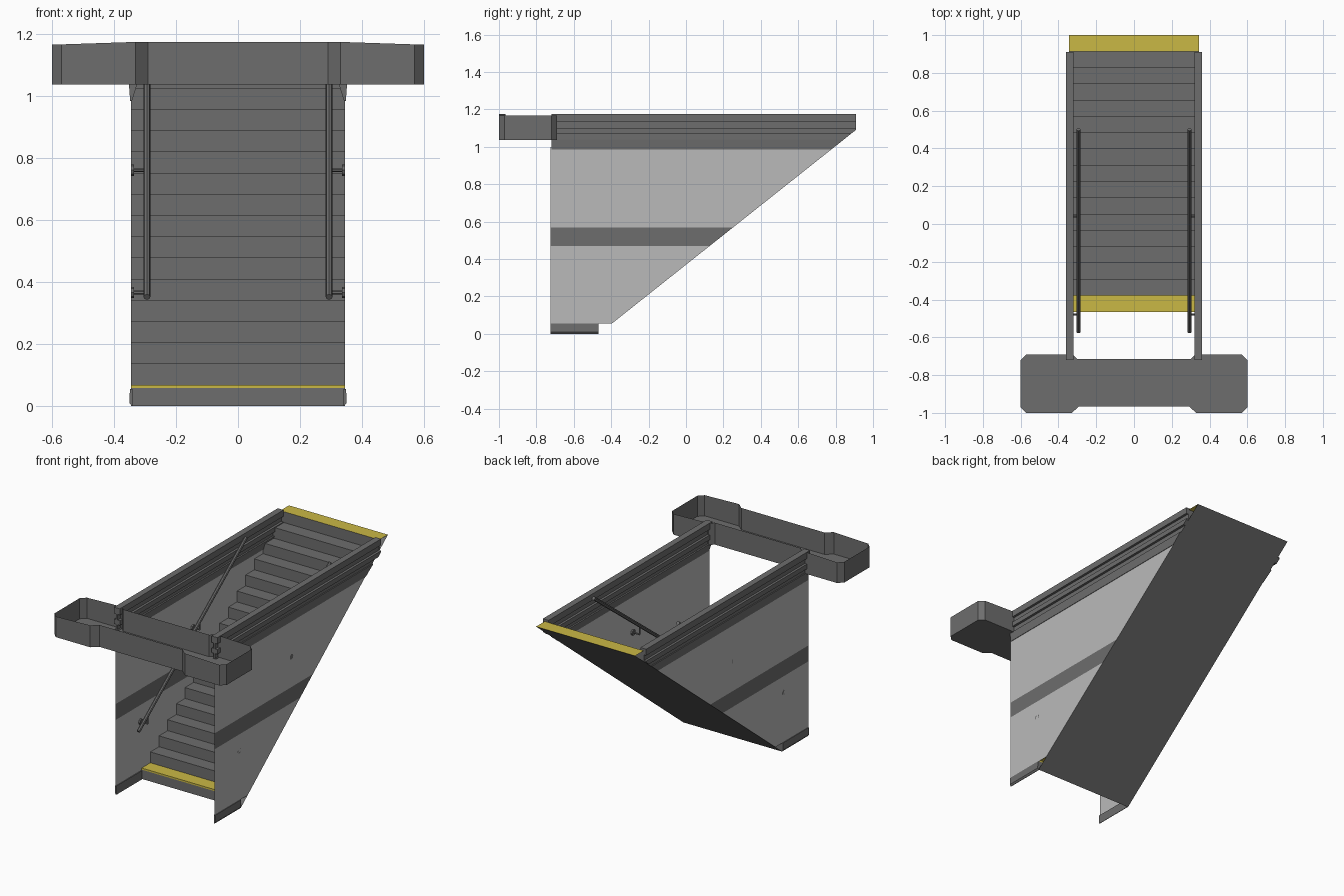
import bpy, bmesh
from mathutils import Vector

if "Cube" in bpy.data.objects:
    bpy.data.objects.remove(bpy.data.objects["Cube"])


def material(name, rgb):
    m = bpy.data.materials.new(name)
    m.diffuse_color = (*rgb, 1)
    m.use_nodes = True
    m.node_tree.nodes["Principled BSDF"].inputs["Base Color"].default_value = m.diffuse_color
    return m


DARK = material("dark grey", (0.155, 0.155, 0.155))
LIGHT = material("light grey", (0.49, 0.49, 0.49))
YELLOW = material("safety yellow", (0.59, 0.48, 0.06))

STEPS = 17
Y0, Y1, TOP = -0.466, 1.0, 1.163      # flight start, end and height
RUN, RISE = (Y1 - Y0) / STEPS, TOP / STEPS


def finish(name, bm, mats):
    bmesh.ops.recalc_face_normals(bm, faces=bm.faces)
    me = bpy.data.meshes.new(name)
    bm.to_mesh(me)
    bm.free()
    for m in mats:
        me.materials.append(m)
    ob = bpy.data.objects.new(name, me)
    bpy.context.collection.objects.link(ob)
    return ob


def cut_under_slope(bm, fill):
    """Remove everything below the slope of the stair underside."""
    normal = Vector((0, TOP, -(Y1 - Y0)))
    res = bmesh.ops.bisect_plane(bm, geom=bm.verts[:] + bm.edges[:] + bm.faces[:],
                                 plane_co=(0, Y0, 0), plane_no=normal,
                                 clear_outer=True)
    if fill:
        edges = [e for e in res["geom_cut"] if isinstance(e, bmesh.types.BMEdge)]
        bmesh.ops.edgenet_fill(bm, edges=edges, sides=0)


def extrude_y(profile, y_a, y_b):
    """Closed prism from an (x, z) profile."""
    bm = bmesh.new()
    face = bm.faces.new([bm.verts.new((x, y_a, z)) for x, z in profile])
    out = bmesh.ops.extrude_face_region(bm, geom=[face])
    new = [v for v in out["geom"] if isinstance(v, bmesh.types.BMVert)]
    bmesh.ops.translate(bm, verts=new, vec=(0, y_b - y_a, 0))
    if not face.is_valid or len(bm.faces) < len(profile) + 2:
        bm.faces.new([v for v in bm.verts if v not in new])
    return bm


def tube(bm, a, b, radius, sides=8):
    a, b = Vector(a), Vector(b)
    d = b - a
    mat = d.to_track_quat('Z', 'Y').to_matrix().to_4x4()
    mat.translation = (a + b) / 2
    bmesh.ops.create_cone(bm, cap_ends=True, segments=sides, radius1=radius,
                          radius2=radius, depth=d.length, matrix=mat)


# Stair flight: risers and treads, closed by a sloping underside
bm = bmesh.new()
points = [(Y0, 0), (Y0, 0.058)]
for k in range(STEPS):
    points += [(Y0 + RUN * k, RISE * (k + 1)), (Y0 + RUN * (k + 1), RISE * (k + 1))]
W = 0.345
rows = [[bm.verts.new((x, y, z)) for x in (-W, W)] for y, z in points]
for i, (a, b) in enumerate(zip(rows, rows[1:])):
    f = bm.faces.new((a[0], a[1], b[1], b[0]))
    # first tread with its nosing, and the last tread, are yellow
    f.material_index = 1 if i in (1, 2, len(rows) - 2) else 0
bm.faces.new((rows[0][1], rows[0][0], rows[-1][0], rows[-1][1]))
finish("stair_flight", bm, [DARK, YELLOW])

for side, s in (("left", -1), ("right", 1)):
    # Side wall: light panes with a dark band, cut along the slope
    bm = bmesh.new()
    levels = [0.055, 0.47, 0.57, 1.0]
    lines = [[bm.verts.new((s * W, y, z)) for y in (-0.725, 1.0)] for z in levels]
    for i in range(3):
        f = bm.faces.new((lines[i][0], lines[i][1], lines[i + 1][1], lines[i + 1][0]))
        f.material_index = 1 if i == 1 else 0
    cut_under_slope(bm, False)
    finish(side + "_side_wall", bm, [LIGHT, DARK])

    # Ribbed coping along the top of the wall
    outer = [(0.36, 1.175), (0.36, 1.135), (0.345, 1.135), (0.345, 1.10),
             (0.36, 1.10), (0.36, 1.07), (0.345, 1.07), (0.345, 1.04),
             (0.352, 1.04), (0.348, 0.985)]
    inner = [(0.342, 0.985), (0.325, 1.04), (0.335, 1.04), (0.335, 1.07),
             (0.32, 1.07), (0.32, 1.10), (0.335, 1.10), (0.335, 1.135),
             (0.32, 1.135), (0.32, 1.175)]
    bm = extrude_y([(s * x, z) for x, z in outer + inner], -0.72, 0.91)
    cut_under_slope(bm, True)
    finish(side + "_coping", bm, [DARK])

    # Skirting board at the foot of the wall
    foot = [(0.340, 0.055), (0.349, 0.055), (0.350, 0.01), (0.343, 0.0), (0.340, 0.0)]
    bm = extrude_y([(s * x, z) for x, z in foot], -0.725, -0.468)
    finish(side + "_skirting", bm, [DARK])

    # Handrail with two wall brackets
    bm = bmesh.new()
    rx = s * 0.294
    low, high = Vector((rx, -0.572, 0.352)), Vector((rx, 0.5, 1.165))
    tube(bm, low, high, 0.011)
    for y in (-0.48, 0.04):
        rail = low.lerp(high, (y - low.y) / (high.y - low.y))
        bend = rail - Vector((0, 0, 0.055))
        tube(bm, rail, bend, 0.005, 6)
        tube(bm, bend, (s * 0.343, y, bend.z), 0.006, 6)
        tube(bm, (s * 0.335, y, bend.z), (s * 0.345, y, bend.z), 0.018)
    finish(side + "_handrail", bm, [DARK])

# Open tray across the front: floor and upright rim
half = [(0.29, -0.965), (0.33, -1.0), (0.57, -1.0), (0.6, -0.97),
        (0.6, -0.72), (0.57, -0.69), (0.325, -0.69), (0.30, -0.715)]
outline = half + [(-x, y) for x, y in reversed(half)]
bm = bmesh.new()
bottom = [bm.verts.new((x, y, 1.037)) for x, y in outline]
top = [bm.verts.new((x, y, 1.175 if abs(x) < 0.4 else 1.167)) for x, y in outline]
bm.faces.new(bottom)
n = len(outline)
for i in range(n):
    j = (i + 1) % n
    bm.faces.new((bottom[i], bottom[j], top[j], top[i]))
finish("front_tray", bm, [DARK])
